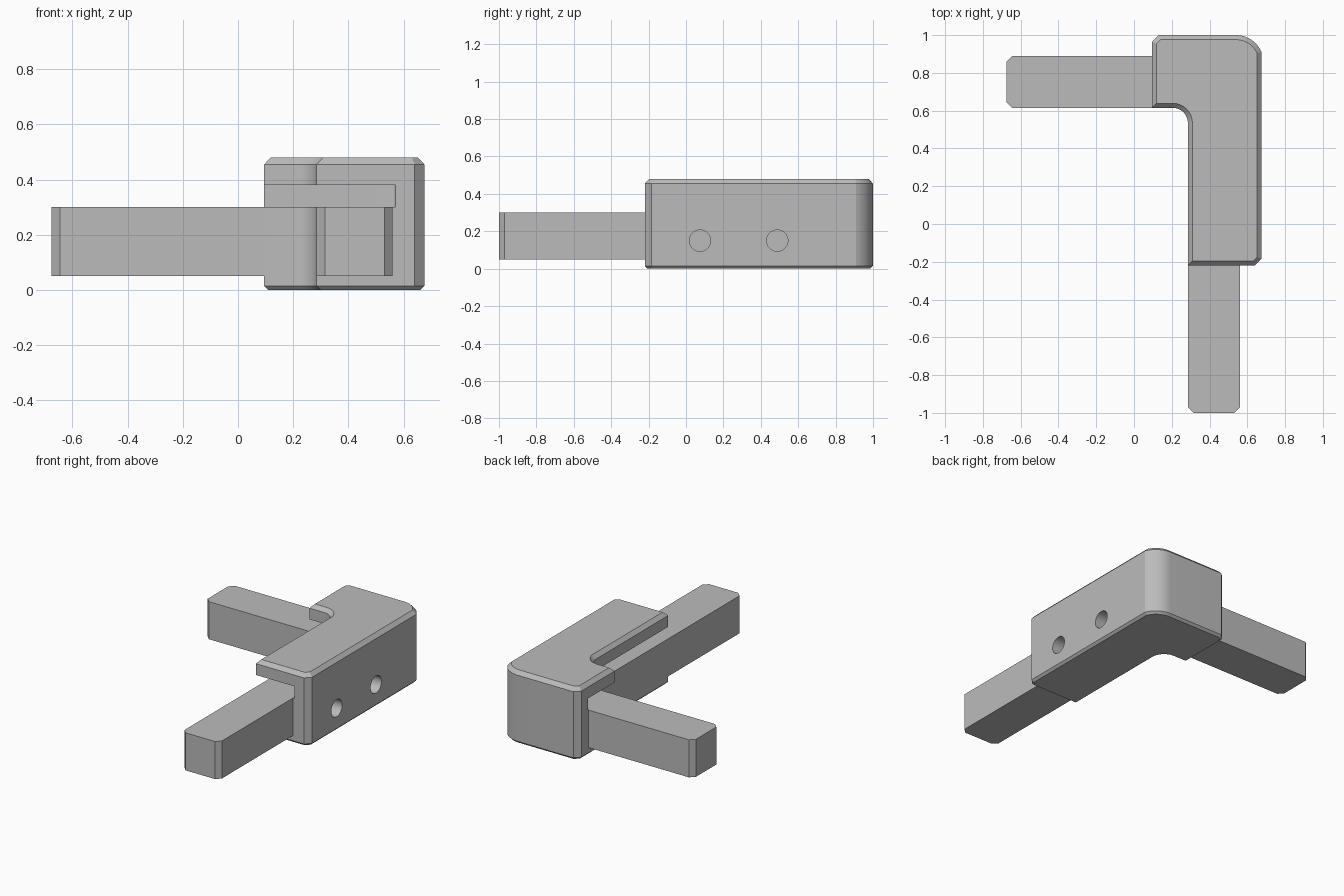
import bpy, bmesh, math
from mathutils import Vector

old = bpy.data.objects.get("Cube")
if old:
    bpy.data.objects.remove(old, do_unlink=True)

grey = bpy.data.materials.new("plain grey")
grey.use_nodes = True
colour = (0.5, 0.5, 0.5, 1)
grey.diffuse_color = colour
grey.node_tree.nodes["Principled BSDF"].inputs["Base Color"].default_value = colour


def arc(cx, cy, r, start, end, steps=12):
    angles = [math.radians(start + (end - start) * i / steps) for i in range(steps + 1)]
    return [(cx + r * math.cos(a), cy + r * math.sin(a)) for a in angles]


def inset(points, d):
    """Move a counter-clockwise outline inwards by d, with mitred corners."""
    result = []
    for i, p in enumerate(points):
        p, before, after = Vector(p), Vector(points[i - 1]), Vector(points[(i + 1) % len(points)])
        e1, e2 = (p - before).normalized(), (after - p).normalized()
        n1, n2 = Vector((-e1.y, e1.x)), Vector((-e2.y, e2.x))
        result.append(p + (n1 + n2) * d / (1 + n1.dot(n2)))
    return result


def prism(name, outline, layers):
    """Stack copies of an outline; each layer is (height, inset)."""
    bm = bmesh.new()
    rings = [[bm.verts.new((p[0], p[1], z)) for p in inset(outline, d)] for z, d in layers]
    bm.faces.new(rings[0][::-1])
    bm.faces.new(rings[-1])
    n = len(outline)
    for low, high in zip(rings, rings[1:]):
        for i in range(n):
            j = (i + 1) % n
            bm.faces.new((low[i], low[j], high[j], high[i]))
    bmesh.ops.recalc_face_normals(bm, faces=bm.faces)
    mesh = bpy.data.meshes.new(name)
    bm.to_mesh(mesh)
    bm.free()
    mesh.materials.append(grey)
    obj = bpy.data.objects.new(name, mesh)
    bpy.context.collection.objects.link(obj)
    return obj


def activate(obj):
    bpy.ops.object.select_all(action='DESELECT')
    obj.select_set(True)
    bpy.context.view_layer.objects.active = obj


def cut(obj, cutter):
    activate(obj)
    mod = obj.modifiers.new("cut", 'BOOLEAN')
    mod.operation, mod.solver, mod.object = 'DIFFERENCE', 'EXACT', cutter
    bpy.ops.object.modifier_apply(modifier=mod.name)
    bpy.data.objects.remove(cutter, do_unlink=True)


# L-shaped housing with bevelled rims and rounded elbow
left, right, front, back = 0.095, 0.675, -0.22, 1.0
inner_x, inner_y, c = 0.285, 0.615, 0.035
outline = [(inner_x, front), (right - c, front), (right, front + c)]
outline += arc(0.54, 0.854, 0.146, 22.5, 90)
outline += [(left + c, back), (left, back - c), (left, inner_y)]
outline += arc(inner_x - 0.08, inner_y - 0.08, 0.08, 90, 0)
housing = prism("elbow_housing", outline, [(0, 0.015), (0.015, 0), (0.455, 0), (0.48, 0.024)])

# Slot above the bars, open on the inner side of the elbow
slot = [(0, 0.5), (0.2, 0.5), (0.2, -0.4), (0.57, -0.4)]
slot += arc(0.56, 0.885, 0.01, 0, 90, 6) + [(0, 0.895)]
cut(housing, prism("slot_cutter", slot, [(0.30, 0), (0.38, 0)]))

# Two screw holes in the outer wall
for y in (0.075, 0.488):
    bpy.ops.mesh.primitive_cylinder_add(vertices=48, radius=0.057, depth=0.23,
                                        location=(right, y, 0.15),
                                        rotation=(0, math.pi / 2, 0))
    hole = bpy.context.object
    hole.data.materials.append(grey)
    cut(housing, hole)

activate(housing)
bpy.ops.object.shade_smooth_by_angle(angle=math.radians(16))

# Square bars with chamfered outer ends
b, low, high = 0.03, 0.05, 0.30
front_bar = [(0.285 + b, -1), (0.56 - b, -1), (0.56, -1 + b), (0.56, front),
             (0.285, front), (0.285, -1 + b)]
side_bar = [(-0.675 + b, 0.615), (left, 0.615), (left, 0.89), (-0.675 + b, 0.89),
            (-0.675, 0.89 - b), (-0.675, 0.615 + b)]
prism("front_bar", front_bar, [(low, 0), (high, 0)])
prism("side_bar", side_bar, [(low, 0), (high, 0)])
